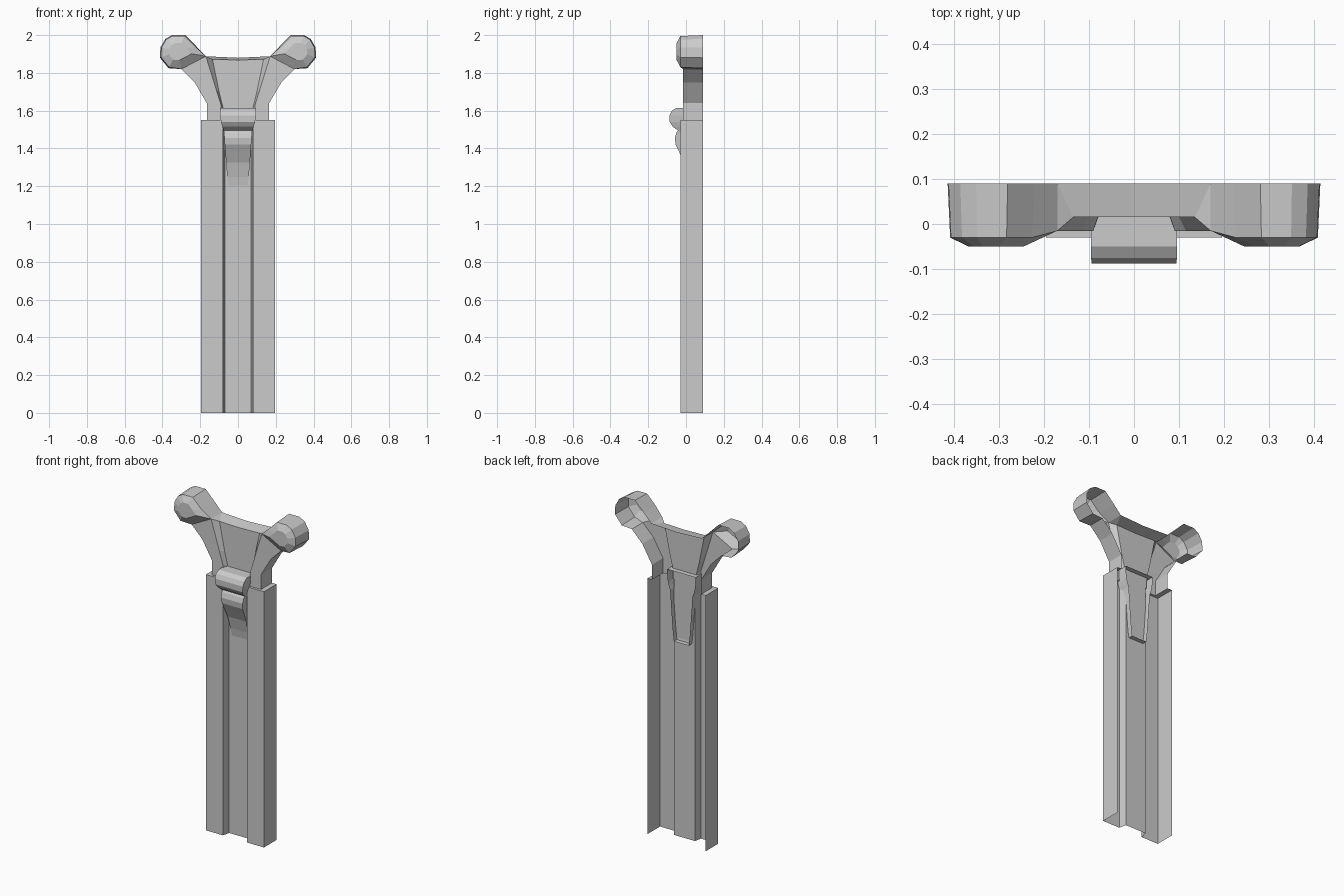
import bpy, bmesh

if "Cube" in bpy.data.objects:
    bpy.data.objects.remove(bpy.data.objects["Cube"])

BACK, PANEL, FRONT = 0.09, 0.015, -0.015


def finish(name, bm, mirror=True):
    """Weld, mirror across x, face the shell forward and link it."""
    if mirror:
        geo = bm.verts[:] + bm.edges[:] + bm.faces[:]
        dup = bmesh.ops.duplicate(bm, geom=geo)["geom"]
        for v in dup:
            if isinstance(v, bmesh.types.BMVert):
                v.co.x *= -1
    bmesh.ops.remove_doubles(bm, verts=bm.verts[:], dist=0.0005)
    bmesh.ops.recalc_face_normals(bm, faces=bm.faces[:])
    bm.normal_update()
    if sum(f.normal.y * f.calc_area() for f in bm.faces) > 0:
        bmesh.ops.reverse_faces(bm, faces=bm.faces[:])
    me = bpy.data.meshes.new(name)
    bm.to_mesh(me)
    bm.free()
    ob = bpy.data.objects.new(name, me)
    bpy.context.collection.objects.link(ob)
    return ob


def strip(bm, a, b):
    """Bridge two equally long rows of points with flat faces."""
    for i in range(len(a) - 1):
        pts = []
        for p in (a[i], a[i + 1], b[i + 1], b[i]):
            if p not in pts:
                pts.append(p)
        if len(pts) > 2:
            bm.faces.new([bm.verts.new(p) for p in pts])


def at_y(row, y):
    return [(x, y, z) for x, z in row]


# Open-backed shaft with a central groove and capped side rails
bm = bmesh.new()
prof = [(0.195, BACK), (0.195, -0.03), (0.08, -0.03), (0.07, PANEL), (0, PANEL)]
strip(bm, [(x, y, 0) for x, y in prof], [(x, y, 1.55) for x, y in prof])
cap = [(0.195, BACK), (0.195, -0.03), (0.08, -0.03), (0.08, FRONT),
       (0.165, FRONT), (0.165, BACK)]
bm.faces.new([bm.verts.new((x, y, 1.55)) for x, y in cap])
finish("shaft", bm)

# Capital: flared neck, sunken panel and faceted knobs
bm = bmesh.new()
outer = [(0.165, 1.55), (0.165, 1.64), (0.23, 1.75), (0.30, 1.82)]
crease = [(0.09, 1.55), (0.09, 1.63), (0.115, 1.71), (0.17, 1.888)]
inner = [(0.075, 1.55), (0.08, 1.62), (0.10, 1.70), (0.135, 1.872)]
middle = [(0, z) for z in (1.55, 1.62, 1.70, 1.868)]
strip(bm, at_y(outer, BACK), at_y(outer, FRONT))
strip(bm, at_y(outer, FRONT), at_y(crease, FRONT))
strip(bm, at_y(crease, FRONT), at_y(inner, PANEL))
strip(bm, at_y(inner, PANEL), at_y(middle, PANEL))
# top edge of the capital
strip(bm, [(0.17, FRONT, 1.888), (0.135, PANEL, 1.872), (0, PANEL, 1.868)],
      [(0.17, BACK, 1.888), (0.17, BACK, 1.888), (0, BACK, 1.88)])
# knob rings: rear outline, front outline, raised face
knob = [(0.30, 1.82), (0.368, 1.825), (0.413, 1.88), (0.411, 1.935),
        (0.385, 1.98), (0.35, 2.0), (0.28, 2.0), (0.22, 1.94), (0.17, 1.888)]
cx, cz = 0.32, 1.915


def ring(s, y):
    return [(cx + (x - cx) * s, y, cz + (z - cz) * s) for x, z in knob]


rear, front, face = at_y(knob, BACK), ring(0.94, -0.03), ring(0.5, -0.05)
front[0], front[-1] = (0.30, FRONT, 1.82), (0.17, FRONT, 1.888)
strip(bm, rear, front)
strip(bm, front + front[:1], face + face[:1])
bm.faces.new([bm.verts.new(p) for p in face])
finish("capital", bm)

# Scrolled tongue: double roll tapering down into the groove
bm = bmesh.new()
roll = [(0.095, PANEL, 1.615), (0.095, -0.05, 1.615), (0.095, -0.075, 1.60),
        (0.094, -0.087, 1.575), (0.09, -0.086, 1.54), (0.083, -0.07, 1.515),
        (0.076, -0.042, 1.495), (0.074, -0.05, 1.485), (0.072, -0.059, 1.455),
        (0.07, -0.055, 1.42), (0.067, -0.038, 1.385), (0.063, -0.01, 1.325),
        (0.057, 0.008, 1.25), (0.05, 0.017, 1.19)]
strip(bm, roll, [(0, y, z) for x, y, z in roll])
# side walls and end lips, reaching behind the groove
deep = 0.045
strip(bm, roll, [(x, deep, z) for x, y, z in roll])
for x, y, z in (roll[0], roll[-1]):
    strip(bm, [(0, y, z), (x, y, z)], [(0, deep, z), (x, deep, z)])
finish("scroll_tongue", bm)
